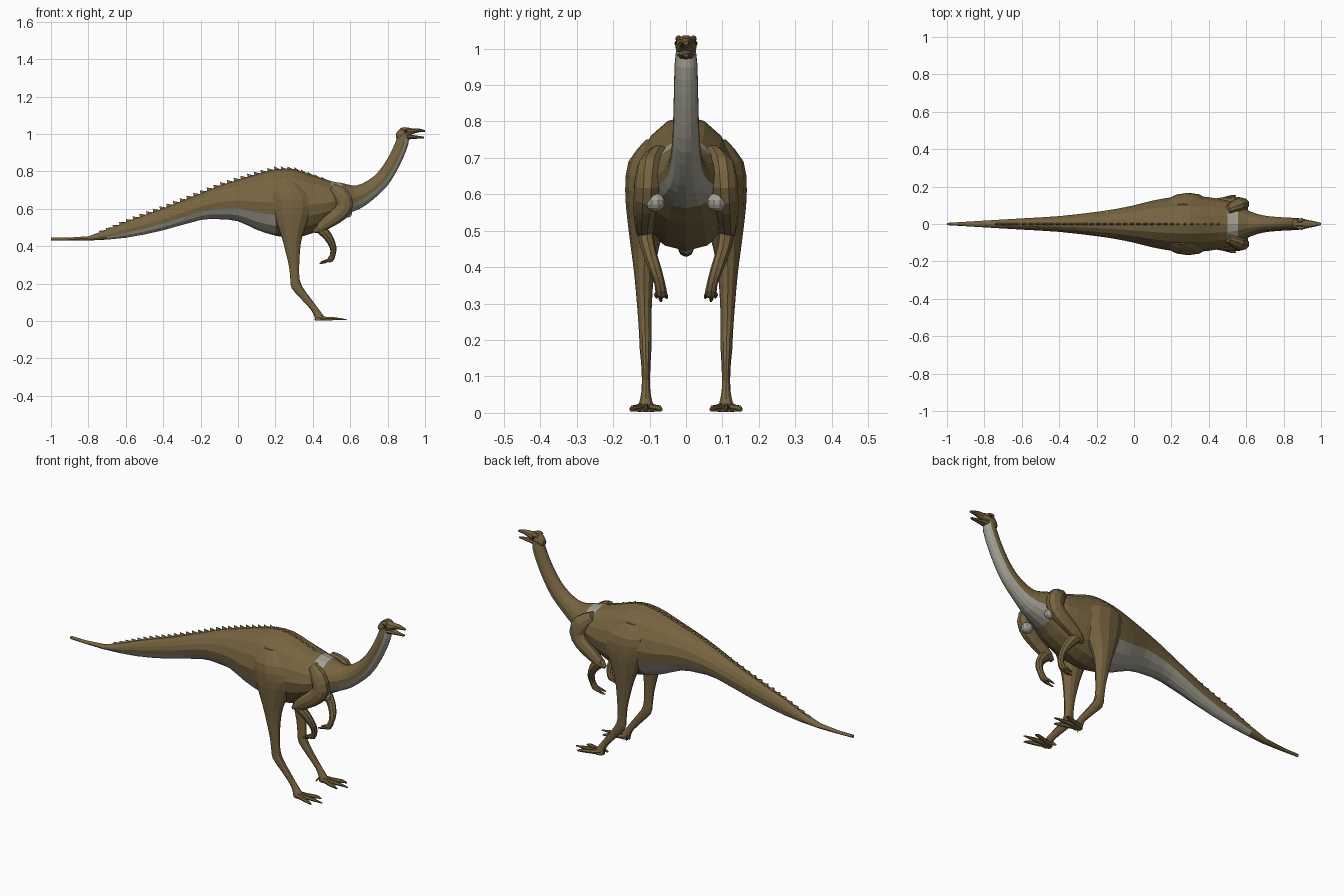
import bpy, bmesh, math
from mathutils import Vector


def material(name, rgb):
    m = bpy.data.materials.new(name)
    m.diffuse_color = (*rgb, 1)
    return m


HIDE = material("brown hide", (0.185, 0.128, 0.052))
PALE = material("pale grey underside", (0.36, 0.35, 0.29))
DARK = material("dark eye", (0.02, 0.016, 0.01))


def finish(bm, name, mats, mirror=False):
    bmesh.ops.recalc_face_normals(bm, faces=bm.faces[:])
    me = bpy.data.meshes.new(name)
    bm.to_mesh(me)
    bm.free()
    for m in mats:
        me.materials.append(m)
    ob = bpy.data.objects.new(name, me)
    bpy.context.collection.objects.link(ob)
    if mirror:
        mod = ob.modifiers.new("Mirror", 'MIRROR')
        mod.use_axis = (False, True, False)
    return ob


def smooth(rows, fine):
    """Catmull-Rom refinement of a list of number tuples."""
    out = []
    for i in range(len(rows) - 1):
        p = [rows[max(0, min(len(rows) - 1, i + k))] for k in (-1, 0, 1, 2)]
        for s in range(fine):
            t = s / fine
            out.append([0.5 * (2 * b + (c - a) * t + (2 * a - 5 * b + 4 * c - d) * t * t
                               + (3 * b - a - 3 * c + d) * t ** 3) for a, b, c, d in zip(*p)])
    return out + [list(rows[-1])]


def loft(name, rows, sides=10, fine=2, tilt=None, rule=None, taper=0.0, mirror=True):
    """Rows are x, y, z, half depth, half width (and tilt in degrees when tilt is 'row')."""
    rows = smooth(rows, fine)
    bm = bmesh.new()
    rings = []
    for i, r in enumerate(rows):
        if tilt == 'row':
            t = math.radians(r[5])
        elif tilt is not None:
            t = math.radians(tilt)
        else:
            a, b = rows[max(0, i - 1)], rows[min(len(rows) - 1, i + 1)]
            t = math.atan2(b[2] - a[2], b[0] - a[0])
        ring = []
        for k in range(sides):
            an = 2 * math.pi * k / sides
            u, v = math.sin(an) * r[3], math.cos(an) * r[4] * (1 - taper * max(0, math.sin(an)))
            ring.append(bm.verts.new((r[0] - math.sin(t) * u, r[1] + v, r[2] + math.cos(t) * u)))
        rings.append(ring)
    for a, b in zip(rings, rings[1:]):
        for k in range(sides):
            n = (k + 1) % sides
            f = bm.faces.new((a[k], a[n], b[n], b[k]))
            if rule:
                f.material_index = rule(f.calc_center_median(), math.sin(2 * math.pi * (k + .5) / sides))
    bm.faces.new(rings[0])
    bm.faces.new(rings[-1])
    return finish(bm, name, [HIDE, PALE], mirror)


def ball(name, loc, size, mat, mirror=True):
    bm = bmesh.new()
    bmesh.ops.create_uvsphere(bm, u_segments=10, v_segments=7, radius=1)
    for v in bm.verts:
        v.co = Vector(loc) + Vector(c * s for c, s in zip(v.co, size))
    return finish(bm, name, [mat], mirror)


# Tail and torso stations: x, top, bottom, half width
TRUNK = [(-1, .447, .43, .006), (-.8, .453, .43, .018), (-.6, .53, .445, .03),
         (-.4, .602, .485, .042), (-.2, .682, .54, .065), (-.1, .723, .544, .08),
         (0, .755, .533, .10), (.1, .785, .488, .125), (.2, .811, .456, .143),
         (.3, .812, .445, .15), (.4, .78, .47, .143), (.5, .747, .522, .125),
         (.555, .738, .562, .1)]
# Neck stations follow an upward curve with tilted rings
NECK = [(.63, 0, .662, .066, .064, 18), (.69, 0, .69, .052, .046, 35),
        (.76, 0, .745, .044, .038, 48), (.81, 0, .812, .039, .035, 56),
        (.852, 0, .89, .036, .033, 64), (.88, 0, .96, .034, .031, 68),
        (.888, 0, 1.0, .028, .026, 62)]


def body_rule(c, s):
    under_tail = -.66 < c.x < .19 and s < -.3
    throat = c.x > .57 and s < -.3
    nape = .5 < c.x < .556 and s > .8
    return int(under_tail or throat or nape)


loft("body_and_neck", [(x, 0, (t + b) / 2, (t - b) / 2, w, 0) for x, t, b, w in TRUNK] + NECK,
     sides=16, tilt='row', rule=body_rule, taper=.12, mirror=False)

# Row of backward-leaning spines along the back
bm = bmesh.new()
line = [(x, t) for x, t, b, w in TRUNK]


def top_at(x):
    for (x0, z0), (x1, z1) in zip(line, line[1:]):
        if x0 <= x <= x1:
            return z0 + (z1 - z0) * (x - x0) / (x1 - x0)


for i in range(34):
    x = -.74 + i * .036
    h = .017 * min(1, (i + 3) / 9, (38 - i) / 12)
    a, b = top_at(x), top_at(x + .034)
    base = [bm.verts.new(p) for p in ((x, -.007, a - .006), (x, .007, a - .006),
                                      (x + .034, .004, b - .003), (x + .034, -.004, b - .003))]
    tip = bm.verts.new((x - .004, 0, a + h))
    bm.faces.new(base)
    for k in range(4):
        bm.faces.new((base[k], base[(k + 1) % 4], tip))
finish(bm, "back_spines", [HIDE])

# Head: skull with upper beak, lower jaw, brow and eye
loft("skull", [(.845, 0, .99, .014, .014), (.868, 0, 1.0, .032, .027), (.9, 0, 1.008, .029, .029),
               (.93, 0, 1.014, .017, .021), (.965, 0, 1.019, .011, .015), (1.0, 0, 1.015, .005, .006)],
     sides=10, tilt=0, mirror=False)
loft("lower_jaw", [(.875, 0, .975, .02, .026), (.91, 0, .984, .014, .023),
                   (.95, 0, .983, .009, .015), (.995, 0, .981, .005, .006)],
     sides=8, tilt=0, mirror=False)
ball("brow", (.89, .02, 1.027), (.022, .009, .009), HIDE)
ball("eye", (.897, .0255, 1.014), (.009, .006, .008), DARK)

# Hind legs with merged thigh, shin and long instep
loft("hind_leg", [(.26, .075, .75, .05, .035), (.275, .098, .69, .105, .06), (.29, .106, .61, .115, .061),
                  (.288, .108, .53, .085, .053), (.288, .113, .45, .055, .038), (.292, .115, .38, .04, .027),
                  (.3, .114, .29, .027, .02), (.305, .112, .22, .025, .017), (.318, .111, .175, .031, .016),
                  (.362, .11, .12, .027, .012), (.412, .11, .06, .022, .012), (.435, .11, .022, .026, .02),
                  (.44, .11, .003, .028, .022)], sides=12, tilt=-90)
for label, dy, reach in (("inner", -.038, .545), ("middle", 0, .58), ("outer", .038, .545)):
    loft(label + "_toe", [(.425, .11 + dy * .2, .018, .014, .012), (.47, .11 + dy * .55, .013, .011, .01),
                          (.52, .11 + dy * .95, .012, .009, .009), (reach, .11 + dy * 1.1, .007, .003, .003)],
         sides=6, tilt=0)
loft("hind_spur", [(.43, .105, .03, .009, .008), (.415, .09, .016, .007, .007), (.41, .078, .008, .003, .003)],
     sides=6, tilt=0)

# Arms: shoulder and upper arm sweep back, forearm hangs forward
loft("upper_arm", [(.5, .075, .715, .025, .025), (.55, .098, .675, .045, .036), (.572, .106, .62, .046, .036),
                   (.545, .11, .575, .043, .034), (.49, .114, .535, .037, .029), (.435, .112, .495, .026, .024),
                   (.405, .11, .478, .008, .01)])
loft("forearm", [(.42, .112, .505, .02, .018), (.45, .11, .485, .027, .022), (.485, .102, .445, .023, .02),
                 (.508, .085, .395, .018, .018), (.507, .072, .355, .015, .015), (.495, .068, .33, .016, .016),
                 (.48, .067, .322, .009, .012)], sides=8)
for i, (dx, dy, dz) in enumerate(((0, -.012, 0), (-.006, .003, -.008), (.004, .015, .002))):
    loft("finger_%d" % (i + 1), [(.498, .068 + dy * .6, .332, .008, .007), (.47 + dx, .067 + dy, .322 + dz, .007, .006),
                                 (.442 + dx, .065 + dy, .315 + dz, .003, .003)], sides=6)
# Pale patches on the front of the shoulders
ball("shoulder_patch", (.582, .085, .578), (.03, .028, .026), PALE)
